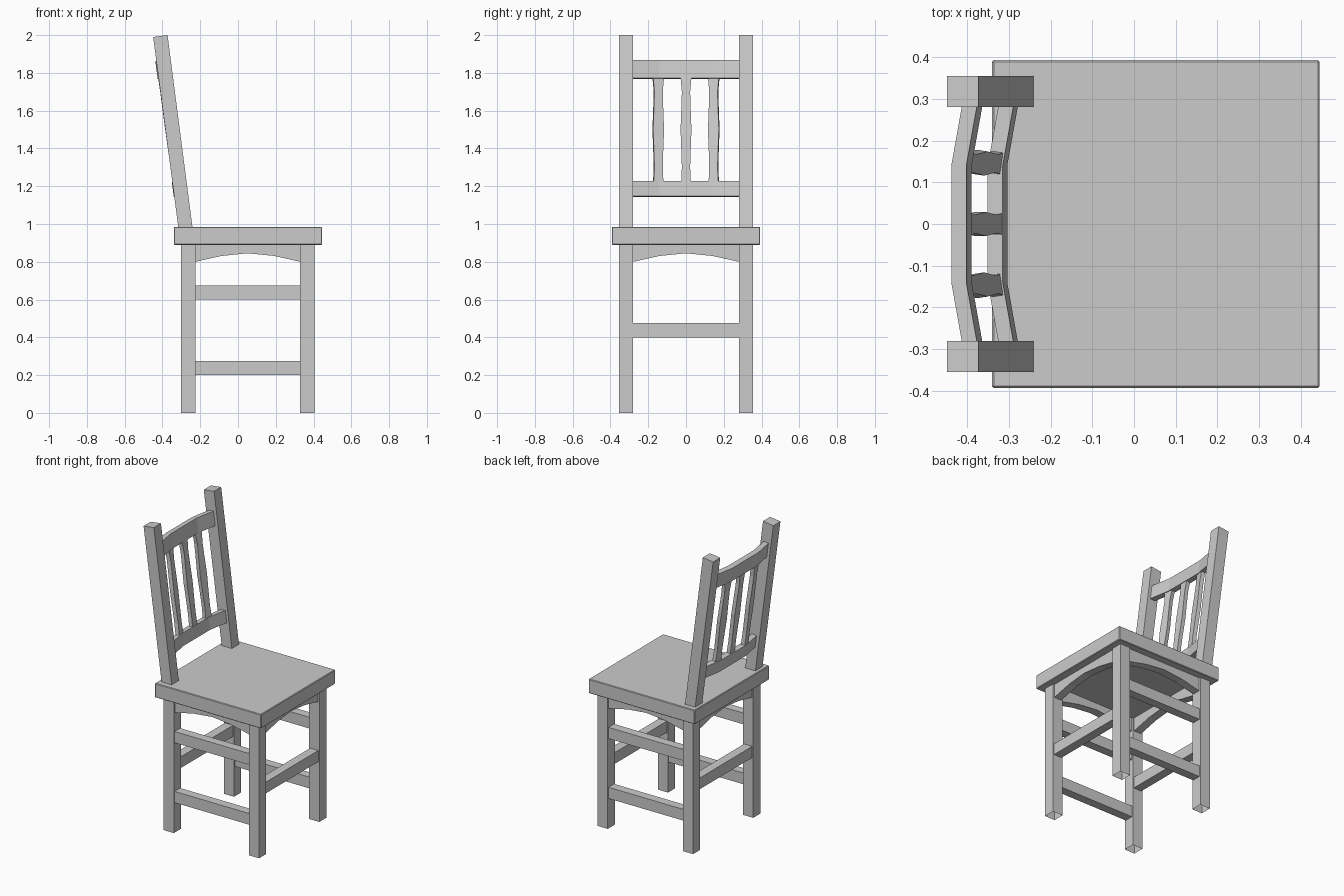
import bpy, bmesh
from mathutils import Vector

cube = bpy.data.objects.get("Cube")
if cube:
    bpy.data.objects.remove(cube, do_unlink=True)

wood = bpy.data.materials.new("plain grey")
wood.use_nodes = True
GREY = (0.6, 0.6, 0.6, 1)
wood.diffuse_color = GREY
wood.node_tree.nodes["Principled BSDF"].inputs["Base Color"].default_value = GREY


def loft(name, rings, cap_start=True, cap_end=True):
    """Skin a row of equal-sized rings into one flat-shaded part."""
    bm = bmesh.new()
    loops = [[bm.verts.new(p) for p in ring] for ring in rings]
    n = len(loops[0])
    for a, b in zip(loops, loops[1:]):
        for i in range(n):
            j = (i + 1) % n
            bm.faces.new((a[i], a[j], b[j], b[i]))
    if cap_start:
        bm.faces.new(loops[0][::-1])
    if cap_end:
        bm.faces.new(loops[-1])
    bmesh.ops.recalc_face_normals(bm, faces=bm.faces)
    mesh = bpy.data.meshes.new(name)
    bm.to_mesh(mesh)
    bm.free()
    mesh.materials.append(wood)
    obj = bpy.data.objects.new(name, mesh)
    bpy.context.collection.objects.link(obj)
    return obj


def rect(x0, x1, y0, y1, z):
    return [(x0, y0, z), (x1, y0, z), (x1, y1, z), (x0, y1, z)]


def box(name, x0, x1, y0, y1, z0, z1, **caps):
    return loft(name, [rect(x0, x1, y0, y1, z) for z in (z0, z1)], **caps)


IN, OUT = 0.28, 0.355             # leg faces in y
BACK, FRONT = -0.263, 0.367       # leg centres in x
HALF = 0.0375
SEAT_LOW, SEAT_TOP = 0.89, 0.985
MID = (BACK + FRONT) / 2
SPAN = FRONT - HALF - MID


def lean(z):
    """Centre of the sloping back at a height."""
    return -0.275 - 0.1365 * (z - SEAT_TOP)


# Seat
seat = box("seat", -0.34, 0.445, -0.393, 0.393, SEAT_LOW, SEAT_TOP)
bevel = seat.modifiers.new("soft edge", 'BEVEL')
bevel.width = 0.004

# Arched apron outline: along the span, then down to the curved lower edge
ARCH = [(-1, 0.80), (-0.5, 0.831), (0, 0.845), (0.5, 0.831), (1, 0.80),
        (1, SEAT_LOW), (-1, SEAT_LOW)]

for s, side in ((-1, "right"), (1, "left")):
    y0, y1 = sorted((s * IN, s * OUT))
    # Legs, open at the foot
    for x, end in ((BACK, "back"), (FRONT, "front")):
        box(f"{end}_leg_{side}", x - HALF, x + HALF, y0, y1, 0, SEAT_LOW,
            cap_start=False)
    # Leaning back posts
    loft(f"back_post_{side}", [
        [(-0.315, y, SEAT_TOP - 0.01), (-0.24, y, SEAT_TOP - 0.01),
         (-0.373, y, 2.0), (-0.449, y, 1.99)] for y in (y0, y1)])
    # Side stretchers and side apron
    for level, z in (("lower", 0.20), ("upper", 0.60)):
        box(f"{level}_stretcher_{side}", BACK + HALF, FRONT - HALF,
            y0 + 0.008, y1 - 0.008, z, z + 0.075)
    loft(f"apron_{side}", [[(MID + u * SPAN, y, z) for u, z in ARCH]
                           for y in (y0 + 0.01, y1 - 0.01)])

# Front and back stretchers and aprons
for x, end in ((BACK, "back"), (FRONT, "front")):
    box(f"{end}_stretcher", x - 0.03, x + 0.03, -IN, IN, 0.40, 0.475)
    loft(f"{end}_apron", [[(xx, u * IN, z) for u, z in ARCH]
                          for xx in (x - 0.0275, x + 0.0275)])

# Back rails, bowed backwards in the middle
BOW = 0.025
for name, z0, z1 in (("lower_back_rail", 1.145, 1.225),
                     ("upper_back_rail", 1.77, 1.865)):
    rings = []
    for y, bow in ((-IN, 0), (-IN / 2, BOW), (IN / 2, BOW), (IN, 0)):
        rings.append([(lean(z) - bow + dx, y, z + dz) for z, dx, dz in (
            (z0, -0.018, -0.002), (z0, 0.018, 0.002),
            (z1, 0.018, 0.002), (z1, -0.018, -0.002))])
    loft(name, rings)

# Shaped splats: (height, half width)
SPLAT = [(1.215, 0.026), (1.30, 0.022), (1.40, 0.025), (1.50, 0.029),
         (1.60, 0.025), (1.70, 0.022), (1.78, 0.029)]
for y, side, turn in ((-0.147, "right", -0.15), (0, "middle", 0),
                      (0.147, "left", 0.15)):
    rings = []
    for z, w in SPLAT:
        c = Vector((lean(z) - BOW + 0.002, y, z))
        rings.append([c + Vector((dx + turn * dy, dy - turn * dx, 0))
                      for dx, dy in ((-0.013, -w), (0.013, -w),
                                     (0.013, w), (-0.013, w))])
    loft(f"back_splat_{side}", rings)
